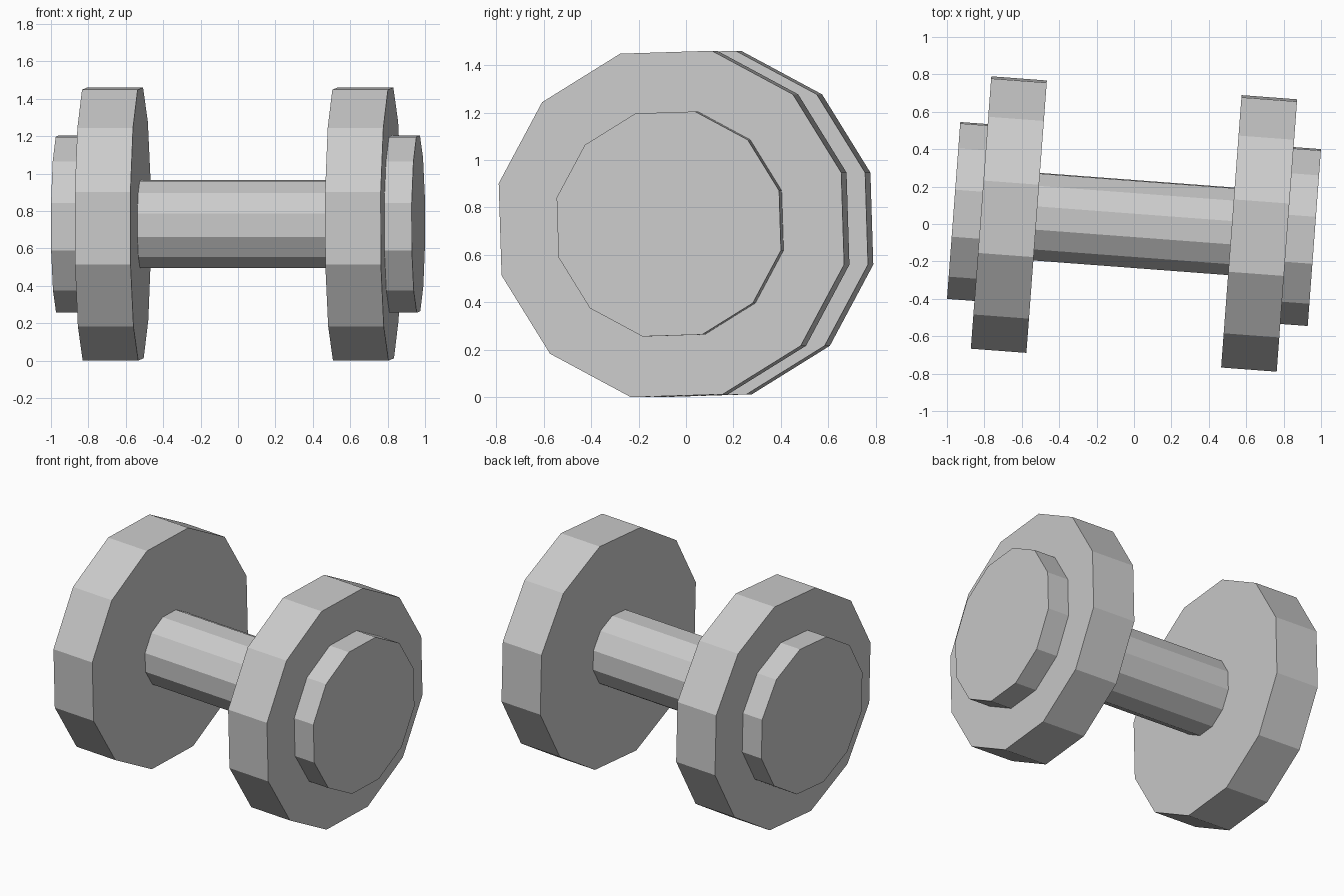
import bpy
import bmesh
from math import radians
from mathutils import Matrix

cube = bpy.data.objects.get("Cube")
if cube:
    bpy.data.objects.remove(cube, do_unlink=True)

# Single grey material
grey = bpy.data.materials.new("light_grey")
grey.use_nodes = True
colour = (0.6, 0.6, 0.6, 1)
grey.diffuse_color = colour
grey.node_tree.nodes["Principled BSDF"].inputs["Base Color"].default_value = colour

SIDES = 12
AXIS_HEIGHT = 0.73
# Lay cylinders along x, roll their facets, and turn the whole bar slightly
LAY = (Matrix.Translation((0, 0, AXIS_HEIGHT))
       @ Matrix.Rotation(radians(-4.3), 4, "Z")
       @ Matrix.Rotation(radians(90), 4, "Y"))
ROLL = Matrix.Rotation(radians(16.8), 4, "Z")


def cylinder(name, radius, start, end):
    """Flat-shaded cylinder between two distances along the bar axis."""
    bm = bmesh.new()
    place = LAY @ Matrix.Translation((0, 0, (start + end) / 2)) @ ROLL
    bmesh.ops.create_cone(bm, cap_ends=True, cap_tris=False, segments=SIDES,
                          radius1=radius, radius2=radius,
                          depth=abs(end - start), matrix=place)
    mesh = bpy.data.meshes.new(name)
    bm.to_mesh(mesh)
    bm.free()
    mesh.materials.append(grey)
    obj = bpy.data.objects.new(name, mesh)
    bpy.context.collection.objects.link(obj)


INNER, OUTER, TIP = 0.522, 0.82, 0.967

# Handle between the weights
cylinder("handle", 0.241, -INNER, INNER)

# Weight plate and smaller end cap on each side
for side, sign in (("left", 1), ("right", -1)):
    cylinder(side + "_weight", 0.75, sign * INNER, sign * OUTER)
    cylinder(side + "_end_cap", 0.487, sign * OUTER, sign * TIP)
